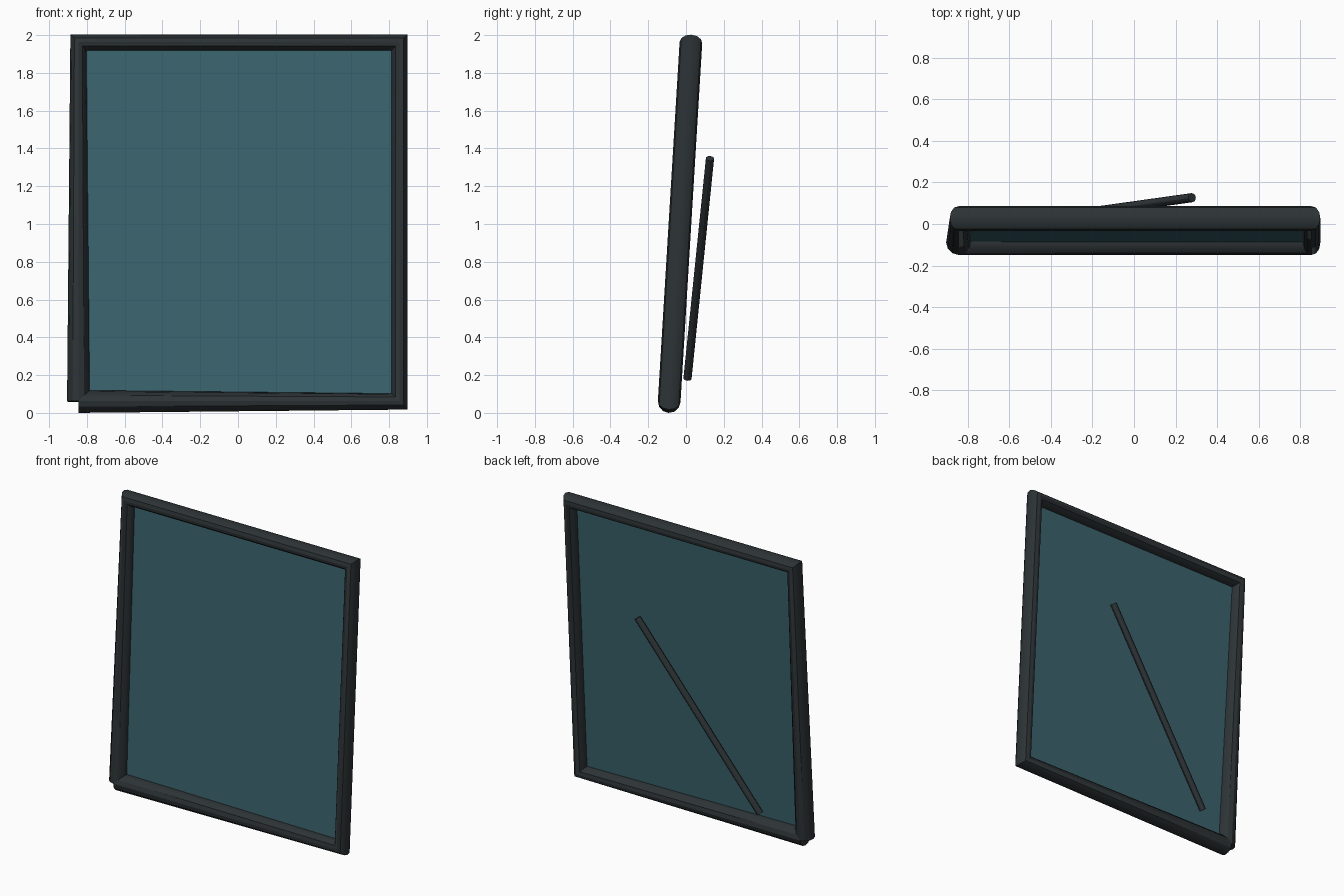
import bpy

if "Cube" in bpy.data.objects:
    bpy.data.objects.remove(bpy.data.objects["Cube"])


def material(name, color):
    m = bpy.data.materials.new(name)
    m.diffuse_color = color
    m.use_nodes = True
    m.node_tree.nodes["Principled BSDF"].inputs["Base Color"].default_value = m.diffuse_color
    return m


def tube(name, points, radius, mat):
    """Round tube swept along straight segments, converted to a mesh."""
    cu = bpy.data.curves.new(name, 'CURVE')
    cu.dimensions = '3D'
    cu.bevel_depth = radius
    cu.bevel_resolution = 4
    cu.use_fill_caps = True
    sp = cu.splines.new('POLY')
    sp.points.add(len(points) - 1)
    for p, co in zip(sp.points, points):
        p.co = (*co, 1)
    ob = bpy.data.objects.new(name, cu)
    bpy.context.collection.objects.link(ob)
    bpy.ops.object.select_all(action='DESELECT')
    ob.select_set(True)
    bpy.context.view_layer.objects.active = ob
    bpy.ops.object.convert(target='MESH')
    ob = bpy.context.object
    ob.name = name
    ob.data.materials.clear()
    ob.data.materials.append(mat)
    bpy.ops.object.shade_smooth_by_angle()
    return ob


dark = material("dark_metal", (0.026, 0.033, 0.036, 1))
glass = material("teal_glass", (0.043, 0.125, 0.153, 1))

# Corners of the leaning frame, starting bottom left
L, R = -0.845, 0.855
corners = [(L, -0.089, 0.06), (L, 0.026, 1.96), (R, 0.026, 1.96), (R, -0.089, 0.06)]

# Open-ended sweep that returns to its start, leaving the butt joint bottom left
tube("frame", corners + corners[:1], 0.06, dark)

# Thin pane in the middle of the frame
me = bpy.data.meshes.new("pane")
me.from_pydata(corners, [], [(0, 3, 2, 1)])
me.materials.append(glass)
bpy.context.collection.objects.link(bpy.data.objects.new("pane", me))

# Diagonal rod behind the pane
tube("back_rod", [(-0.57, 0.008, 0.183), (0.28, 0.127, 1.347)], 0.022, dark)
